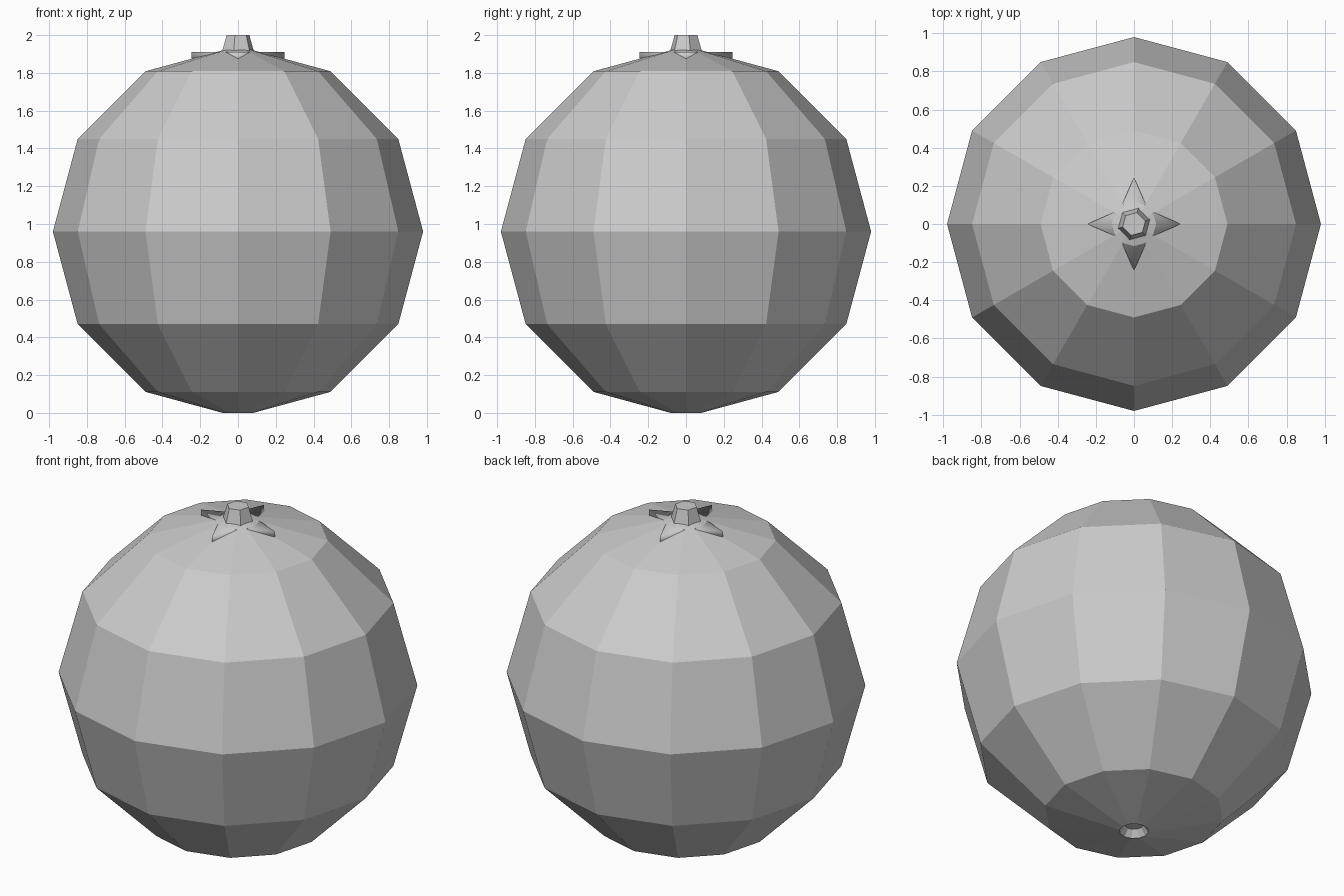
import bpy
import bmesh
from math import cos, sin, radians, tau

cube = bpy.data.objects.get("Cube")
if cube:
    bpy.data.objects.remove(cube)

grey = bpy.data.materials.new("plain_grey")
grey.use_nodes = True
GREY = (0.6, 0.6, 0.6, 1)
grey.diffuse_color = GREY
grey.node_tree.nodes["Principled BSDF"].inputs["Base Color"].default_value = GREY


def ring(radii, z, turn=0):
    """Points round the z axis, one for each radius."""
    n = len(radii)
    return [(r * cos(tau * i / n + turn), r * sin(tau * i / n + turn), z)
            for i, r in enumerate(radii)]


def loft(name, rings, smooth=False):
    """Closed solid through rings of equal point count, capped at both ends."""
    bm = bmesh.new()
    loops = [[bm.verts.new(p) for p in pts] for pts in rings]
    for low, high in zip(loops, loops[1:]):
        for i in range(len(low)):
            j = (i + 1) % len(low)
            bm.faces.new((low[i], low[j], high[j], high[i]))
    bm.faces.new(loops[0][::-1])
    bm.faces.new(loops[-1])
    bmesh.ops.recalc_face_normals(bm, faces=bm.faces)
    for face in bm.faces:
        face.smooth = smooth
    mesh = bpy.data.meshes.new(name)
    bm.to_mesh(mesh)
    bm.free()
    mesh.materials.append(grey)
    obj = bpy.data.objects.new(name, mesh)
    bpy.context.collection.objects.link(obj)
    return obj


# Faceted round body, with a small dimple underneath
RADIUS, CENTRE, SIDES = 0.98, 0.96, 12
profile = [(0.05, 0.04), (0.08, 0)]
profile += [(RADIUS * cos(radians(a)), CENTRE + RADIUS * sin(radians(a)))
            for a in range(-60, 61, 30)]
profile += [(0.06, 1.925)]
loft("body", [ring([r] * SIDES, z) for r, z in profile])

# Four-pointed leaf star, softly shaded
star = [0.245, 0.105] * 4
loft("leaf_star", [ring(star, 1.86), ring(star, 1.91)], smooth=True)

# Tapered six-sided stem
turn = radians(15)
loft("stem", [ring([r] * 6, z, turn) for r, z in ((0.088, 1.88), (0.088, 1.91), (0.062, 2))])
